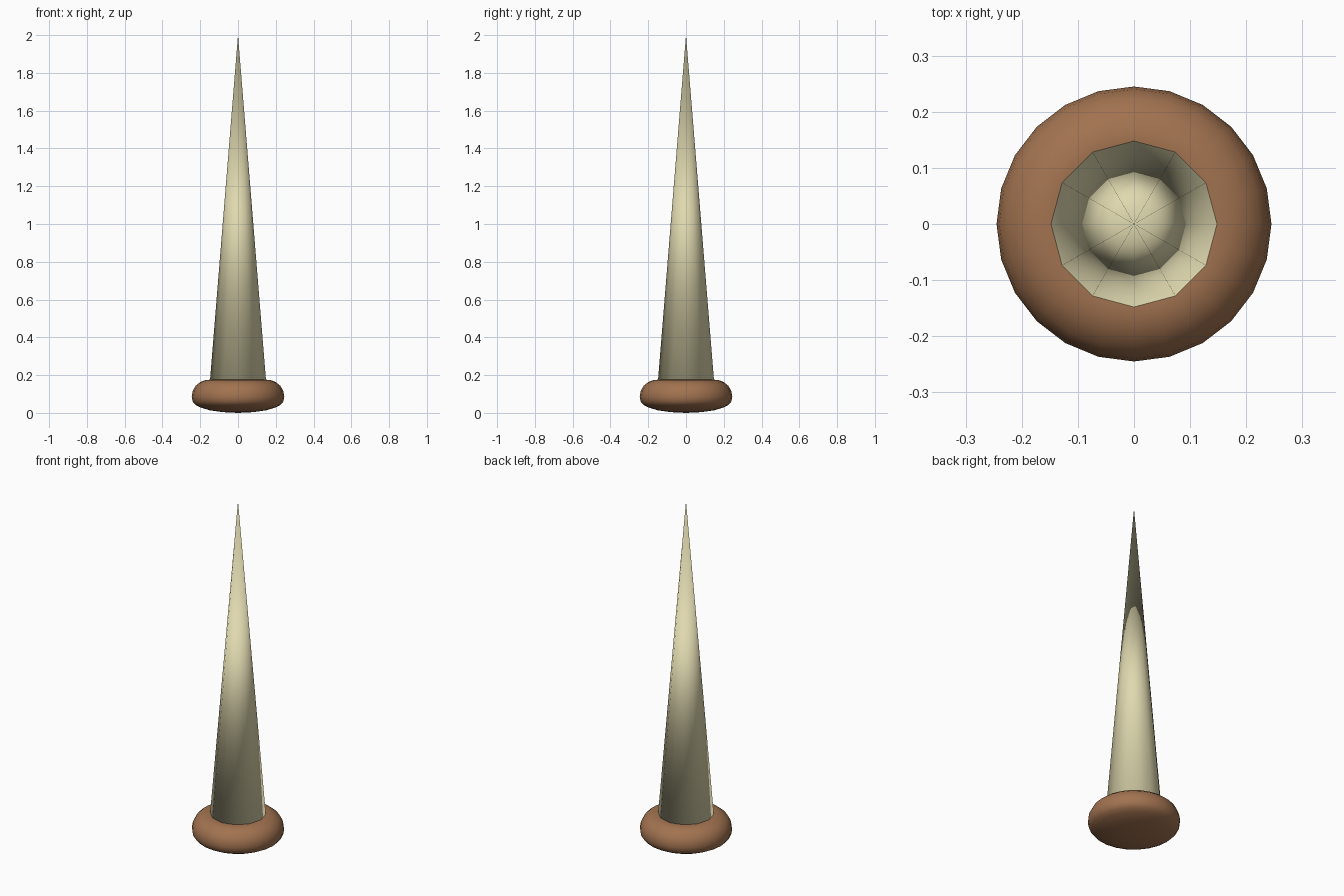
import bpy
import bmesh
from math import cos, sin, tau

if "Cube" in bpy.data.objects:
    bpy.data.objects.remove(bpy.data.objects["Cube"])


def lathe(name, profile, sides, color):
    """Revolve (radius, height) points around z; zero radius makes a pole."""
    bm = bmesh.new()
    rings = []
    for r, z in profile:
        if r == 0:
            rings.append([bm.verts.new((0, 0, z))] * sides)
        else:
            rings.append([bm.verts.new((r * cos(tau * i / sides), r * sin(tau * i / sides), z))
                          for i in range(sides)])
    for a, b in zip(rings, rings[1:]):
        for i in range(sides):
            j = (i + 1) % sides
            quad = dict.fromkeys((a[i], a[j], b[j], b[i]))
            bm.faces.new(list(quad))
    bmesh.ops.recalc_face_normals(bm, faces=bm.faces)
    for f in bm.faces:
        f.smooth = True
    mesh = bpy.data.meshes.new(name)
    bm.to_mesh(mesh)
    bm.free()
    mat = bpy.data.materials.new(name + "_colour")
    mat.diffuse_color = (*color, 1)
    mat.use_nodes = True
    mat.node_tree.nodes["Principled BSDF"].inputs["Base Color"].default_value = mat.diffuse_color
    mesh.materials.append(mat)
    obj = bpy.data.objects.new(name, mesh)
    bpy.context.collection.objects.link(obj)
    return obj


# Rounded base collar with a shallow domed underside
lathe("base_collar",
      [(0, 0), (0.08, 0.004), (0.15, 0.014), (0.20, 0.029), (0.226, 0.043),
       (0.24, 0.06), (0.245, 0.085), (0.24, 0.115), (0.225, 0.143),
       (0.20, 0.163), (0.175, 0.173), (0.15, 0.176), (0.12, 0.172), (0, 0.165)],
      24, (0.36, 0.17, 0.08))

# Twelve-sided horn spike, smooth all over, capped inside the collar
bone = bpy.data.objects  # shared namespace for parts
bm = bmesh.new()
bmesh.ops.create_cone(bm, cap_ends=True, cap_tris=False, segments=12,
                      radius1=0.15, radius2=0, depth=1.85)
bmesh.ops.remove_doubles(bm, verts=bm.verts, dist=0.0001)
bmesh.ops.translate(bm, verts=bm.verts, vec=(0, 0, 2 - 1.85 / 2))
for f in bm.faces:
    f.smooth = True
mesh = bpy.data.meshes.new("horn_spike")
bm.to_mesh(mesh)
bm.free()
mat = bpy.data.materials.new("bone_colour")
mat.diffuse_color = (0.74, 0.69, 0.43, 1)
mat.use_nodes = True
mat.node_tree.nodes["Principled BSDF"].inputs["Base Color"].default_value = mat.diffuse_color
mesh.materials.append(mat)
bpy.context.collection.objects.link(bone.new("horn_spike", mesh))
